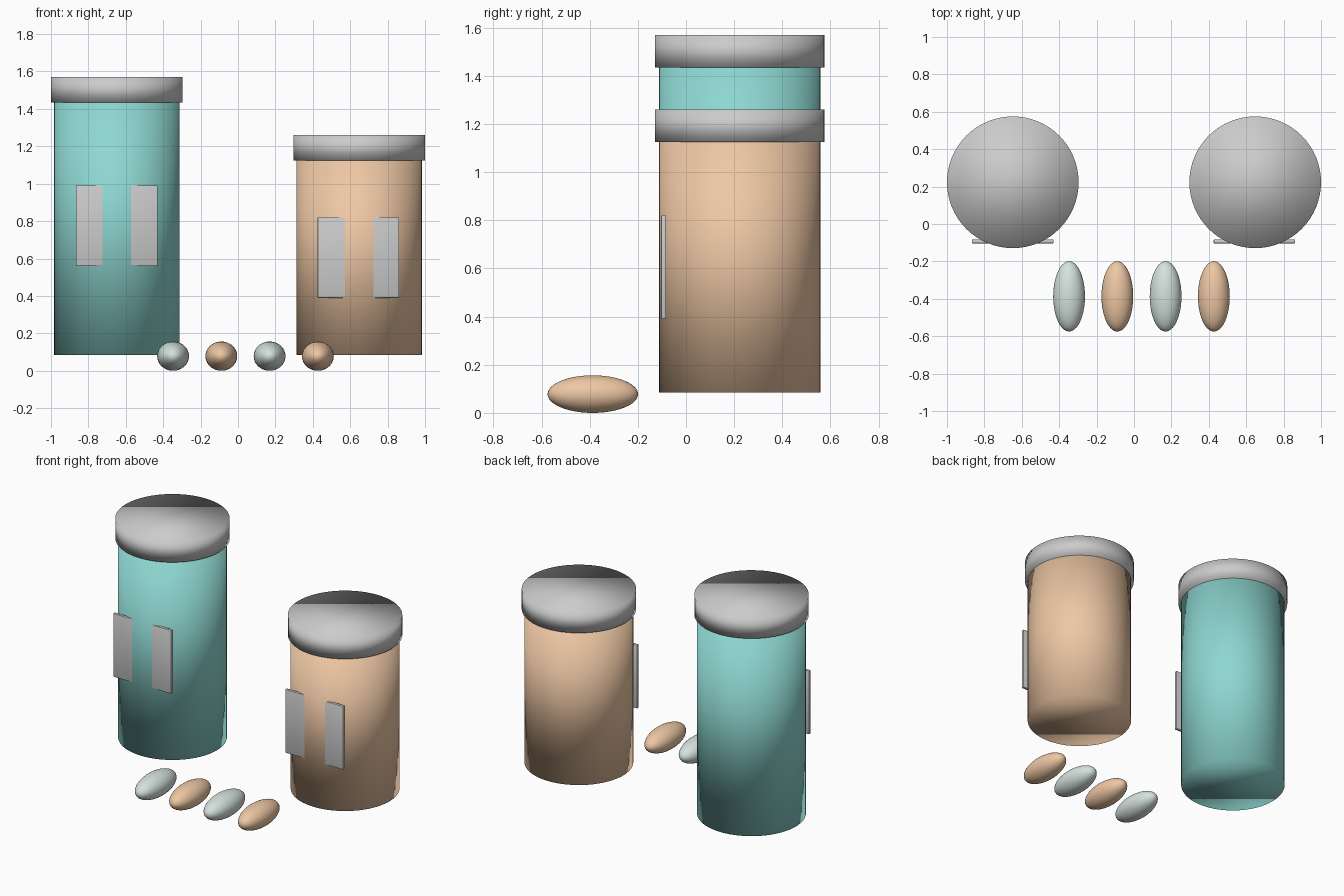
import bpy
import bmesh
from mathutils import Matrix, Vector

if "Cube" in bpy.data.objects:
    bpy.data.objects.remove(bpy.data.objects["Cube"])


def material(name, rgb):
    m = bpy.data.materials.new(name)
    m.diffuse_color = (*rgb, 1)
    m.use_nodes = True
    m.node_tree.nodes["Principled BSDF"].inputs["Base Color"].default_value = m.diffuse_color
    return m


def add_object(name, bm, mat=None):
    mesh = bpy.data.meshes.new(name)
    for f in bm.faces:
        f.smooth = True
    bm.to_mesh(mesh)
    bm.free()
    if mat:
        mesh.materials.append(mat)
    obj = bpy.data.objects.new(name, mesh)
    bpy.context.collection.objects.link(obj)
    return obj


def cylinder(name, x, y, r, z0, z1, mat=None):
    bm = bmesh.new()
    bmesh.ops.create_cone(bm, cap_ends=True, segments=64, radius1=r, radius2=r, depth=z1 - z0,
                          matrix=Matrix.Translation((x, y, (z0 + z1) / 2)))
    return add_object(name, bm, mat)


def plate(name, low, high):
    low, high = Vector(low), Vector(high)
    bm = bmesh.new()
    bmesh.ops.create_cube(bm, size=1, matrix=Matrix.Translation((low + high) / 2)
                          @ Matrix.Diagonal((*(high - low), 1)))
    bmesh.ops.bevel(bm, geom=bm.edges[:], offset=0.003, segments=2, profile=0.5, affect='EDGES')
    return add_object(name, bm)


def ellipsoid(name, centre, radii, mat):
    bm = bmesh.new()
    bmesh.ops.create_uvsphere(bm, u_segments=40, v_segments=24, radius=1,
                              matrix=Matrix.Translation(centre) @ Matrix.Diagonal((*radii, 1)))
    return add_object(name, bm, mat)


teal = material("teal", (0.27, 0.68, 0.64))
tan = material("tan", (0.85, 0.57, 0.37))
pale = material("pale_green", (0.66, 0.76, 0.72))

# Two jars: body, overhanging lid, flat label partly sunk into the front
JAR_Y = 0.223
for side, x, lid_z, label_z, mat in (("left", -0.648, 1.434, 0.56, teal),
                                     ("right", 0.648, 1.125, 0.39, tan)):
    cylinder(side + "_jar_body", x, JAR_Y, 0.335, 0.085, lid_z + 0.06, mat)
    cylinder(side + "_jar_lid", x, JAR_Y, 0.352, lid_z, lid_z + 0.136)
    lx = x if x < 0 else x - 0.004
    plate(side + "_jar_label", (lx - 0.218, -0.103, label_z), (lx + 0.218, -0.083, label_z + 0.43))

# Row of four capsules lying in front of the jars
for i in range(4):
    ellipsoid(f"capsule_{i + 1}", (-0.347 + 0.258 * i, -0.387, 0.078),
              (0.085, 0.188, 0.078), tan if i % 2 else pale)
